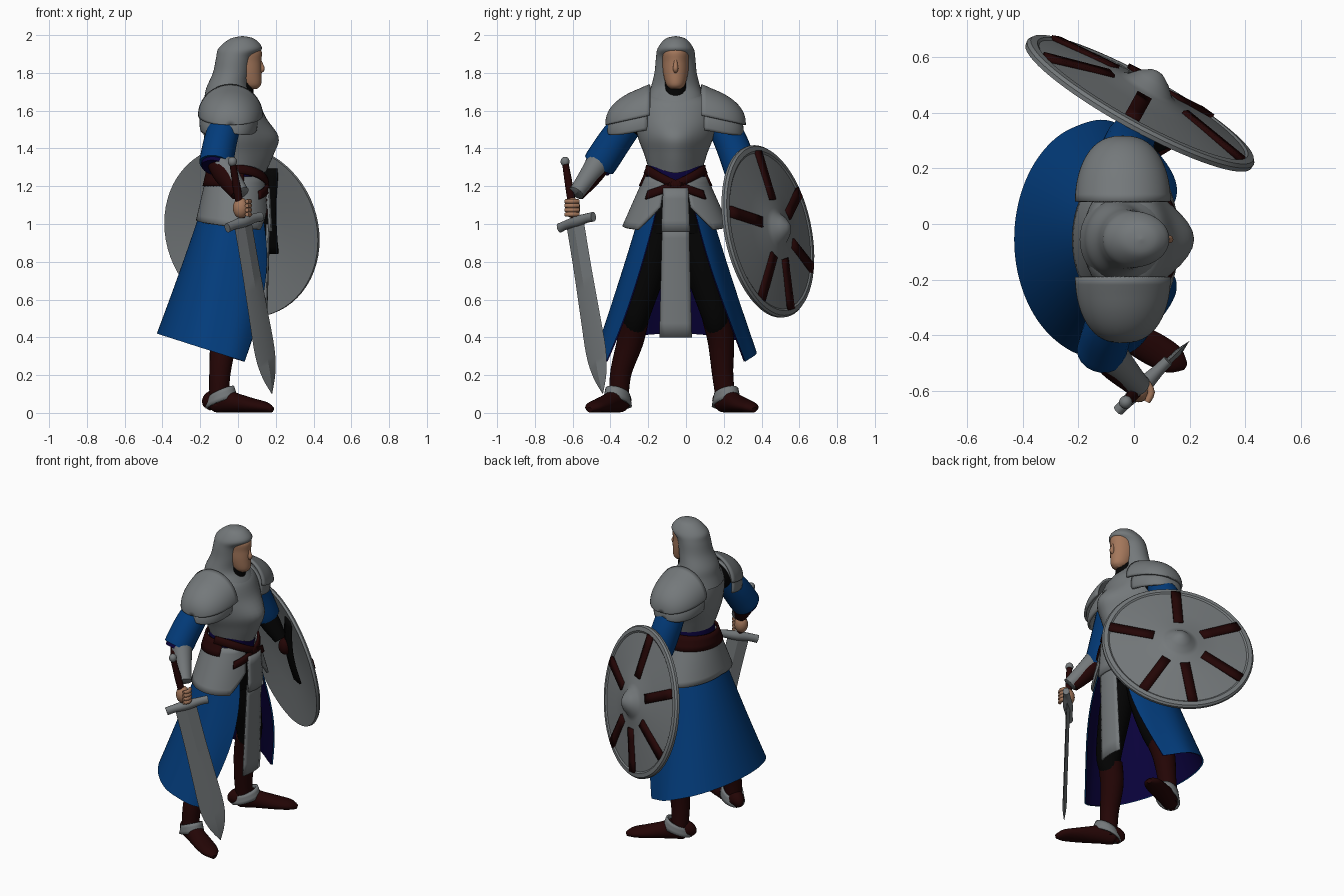
import bpy, bmesh, math
from mathutils import Vector, Matrix
from math import sin, cos, pi, radians

if "Cube" in bpy.data.objects:
    bpy.data.objects.remove(bpy.data.objects["Cube"])

Y0 = -0.055  # body centre line


def material(name, r, g, b):
    m = bpy.data.materials.new(name)
    m.diffuse_color = (r, g, b, 1)
    m.use_nodes = True
    m.node_tree.nodes["Principled BSDF"].inputs["Base Color"].default_value = m.diffuse_color
    return m


STEEL = material("steel grey", 0.175, 0.19, 0.197)
BLUE = material("cloth blue", 0.0008, 0.045, 0.2)
LINING = material("dark blue lining", 0.003, 0.0008, 0.045)
LEATHER = material("dark red leather", 0.017, 0.0015, 0.0015)
BLACK = material("black cloth", 0.001, 0.001, 0.001)
SKIN = material("skin", 0.37, 0.185, 0.105)


def surf(name, f, nu, nv, mat, thick=0, cap=False, angle=40):
    """Grid surface from f(u, v); coincident seams and poles are welded."""
    bm = bmesh.new()
    g = [[bm.verts.new(f(i / nu, j / nv)) for i in range(nu + 1)] for j in range(nv + 1)]
    for j in range(nv):
        for i in range(nu):
            bm.faces.new((g[j][i], g[j][i + 1], g[j + 1][i + 1], g[j + 1][i]))
    bmesh.ops.remove_doubles(bm, verts=bm.verts, dist=1e-5)
    if cap:
        bmesh.ops.holes_fill(bm, edges=[e for e in bm.edges if e.is_boundary], sides=0)
    bmesh.ops.recalc_face_normals(bm, faces=bm.faces)
    me = bpy.data.meshes.new(name)
    bm.to_mesh(me)
    bm.free()
    ob = bpy.data.objects.new(name, me)
    bpy.context.collection.objects.link(ob)
    me.materials.append(mat)
    bpy.ops.object.select_all(action='DESELECT')
    bpy.context.view_layer.objects.active = ob
    ob.select_set(True)
    bpy.ops.object.shade_smooth_by_angle(angle=radians(angle))
    if thick:
        s = ob.modifiers.new("thickness", 'SOLIDIFY')
        s.thickness = thick
        s.offset = 0
    return ob


def cat(rows, v):
    """Smooth curve through rows of numbers."""
    n = len(rows) - 1
    s = min(max(v, 0), 1) * n
    i = min(int(s), n - 1)
    t = s - i
    quad = zip(rows[max(i - 1, 0)], rows[i], rows[i + 1], rows[min(i + 2, n)])
    return [0.5 * (2 * b + (c - a) * t + (2 * a - 5 * b + 4 * c - d) * t * t
                   + (3 * b - a - 3 * c + d) * t ** 3) for a, b, c, d in quad]


def loft(name, rows, mat, n=40, steps=5):
    """Stacked ellipses: centre x, z, radius x, radius y, front keel, front drop."""
    def f(u, v):
        x, z, rx, ry, k, d = cat(rows, v)
        c, s = cos(2 * pi * u), sin(2 * pi * u)
        p = max(c, 0)
        return Vector((x + rx * c + k * p ** 5, Y0 + ry * s, z - d * p ** 4))
    return surf(name, f, n, steps * (len(rows) - 1), mat, cap=True)


def tube(name, rows, mat, n=20, steps=5, ref=(1, 0, 0.01), angle=50):
    """Path rows: x, y, z, half width along ref, half width across."""
    rows = [r if len(r) == 5 else (*r, r[3]) for r in rows]

    def f(u, v):
        p = cat(rows, v)
        t = (Vector(cat(rows, v + .02)[:3]) - Vector(cat(rows, v - .02)[:3])).normalized()
        a = Vector(ref)
        a = (a - t * a.dot(t)).normalized()
        b = t.cross(a)
        w = 2 * pi * u
        return Vector(p[:3]) + a * (max(p[3], 0) * cos(w)) + b * (max(p[4], 0) * sin(w))
    return surf(name, f, n, steps * (len(rows) - 1), mat, cap=True, angle=angle)


def ball(name, c, r, mat):
    def f(u, v):
        return Vector(c) + Vector((r[0] * cos(2 * pi * u) * sin(pi * v), r[1] * sin(2 * pi * u) * sin(pi * v),
                                   r[2] * cos(pi * v)))
    return surf(name, f, 20, 12, mat)


# head, nose, neck and hood
loft("head", [(.08, 1.715, .02, .025, 0, 0), (.06, 1.738, .062, .05, 0, 0), (.04, 1.80, .084, .066, 0, 0),
              (.03, 1.86, .093, .07, 0, 0), (.03, 1.92, .092, .07, 0, 0), (.03, 1.95, .03, .03, 0, 0)], SKIN)
tube("nose", [(.112, Y0, 1.88, .006), (.122, Y0, 1.845, .011), (.127, Y0, 1.82, .014), (.115, Y0, 1.803, .008)], SKIN)
tube("neck", [(.02, Y0, 1.78, .06), (.02, Y0, 1.6, .065)], BLACK)
loft("hood", [(.025, 1.995, .002, .002, 0, 0), (.022, 1.98, .065, .055, 0, 0), (.012, 1.93, .115, .095, 0, 0),
              (-.018, 1.88, .098, .104, 0, 0), (-.035, 1.80, .098, .112, 0, 0), (-.055, 1.72, .113, .132, 0, 0),
              (-.035, 1.66, .145, .152, 0, .02), (-.03, 1.60, .165, .168, 0, .05)], STEEL)

# torso armour and waist
loft("breastplate", [(-.03, 1.70, .07, .10, 0, 0), (-.03, 1.65, .135, .185, 0, 0), (-.025, 1.56, .16, .215, .015, 0),
                     (-.015, 1.46, .165, .20, .065, 0), (-.01, 1.38, .15, .17, .05, .01),
                     (-.005, 1.31, .13, .148, .02, .04)], STEEL)
loft("waist_cloth", [(-.005, 1.36, .12, .14, 0, 0), (-.005, 1.27, .135, .15, 0, 0), (-.01, 1.2, .13, .15, 0, 0)], LINING)
loft("trouser_seat", [(-.01, 1.2, .13, .15, 0, 0), (-.01, 1.08, .13, .16, 0, 0), (-.01, .95, .125, .17, 0, 0)], BLACK)


def hips(z, th, out=0):
    t = max((1.26 - z) / .26, -.15)
    return Vector((-.01 - .015 * t + (.15 + .045 * t + out) * cos(th), Y0 + (.155 + .115 * t + out) * sin(th), z))


def tasset(u, v):
    a = 20 + 320 * u
    d = min(a, 360 - a)
    low = 1.09 - .12 * (d - 20) / 25 if d < 45 else .97 + .05 * (d - 45) / 135
    return hips(1.25 + (low - 1.25) * v, radians(a))


surf("hip_armour", tasset, 64, 8, STEEL, .014)

# belts crossing at the front and the back band
for s in (1, -1):
    def belt(u, v):
        th = radians(95 - 140 * u)
        return hips(1.21 + .08 * sin(th) + .045 * (v - .5), s * th, .013)
    surf("crossed_belt", belt, 32, 2, LEATHER, .012)
surf("back_belt", lambda u, v: hips(1.20 + .09 * v, radians(75 + 210 * u), .008), 32, 3, LEATHER, .012)

# long front cloth in two layers
surf("front_cloth_upper", lambda u, v: Vector((.155 + .012 * v + .01 * sin(pi * u),
     Y0 + (u - .5) * (.13 + .02 * v), 1.19 - .23 * v)), 6, 4, STEEL, .012)
surf("front_cloth_lower", lambda u, v: Vector((.155 - .02 * v + .01 * sin(pi * u),
     Y0 + (u - .5) * (.14 + .03 * v), 1.0 - .6 * v)), 6, 8, STEEL, .012)


# split skirt with lining
def skirt(inset):
    def f(u, v):
        side = 2 * u - 1
        start = 32 + 28 * v
        th = pi - side * radians(180 - start)
        e = .93 * v + .07 * v * v
        cx, rx, ry = -.02 - .10 * e, .155 + .155 * e - inset, .165 + .26 * e - inset
        hem = .42 - .32 * (.31 + .31 * cos(th))
        z = 1.14 + (hem - 1.14) * v
        fold = 1 + .02 * v * sin(9 * th) * max(0, cos(th) + .5)
        x = cx + rx * cos(th) * fold + .08 * sin(pi * v) * max(0, cos(th))
        return Vector((x, Y0 + ry * sin(th) * fold, z))
    return f


surf("skirt", skirt(0), 72, 20, BLUE)
surf("skirt_lining", skirt(.008), 72, 20, LINING)

# legs, boots, ankle plates
for s, ay in ((-1, -.355), (1, .205)):
    ax = -.10
    tube("trouser_leg", [(-.02, Y0 + s * .09, 1.02, .10), (-.01, Y0 + s * .14, .78, .095),
                         (-.02, Y0 + s * .205, .54, .076), (-.05, Y0 + s * .22, .44, .06)], BLACK)
    tube("boot_shaft", [(-.04, Y0 + s * .215, .50, .074), (-.075, Y0 + s * .24, .38, .07),
                        (-.095, ay - s * .012, .22, .057), (ax, ay, .10, .052), (ax, ay, .04, .05)], LEATHER)
    d, w = Vector((.87, s * .48, 0)), Vector((-s * .48, .87, 0))
    sole = [(-.075, .015, .025), (-.05, .045, .055), (.02, .052, .065), (.10, .055, .052),
            (.20, .06, .038), (.28, .05, .028), (.325, .015, .014)]
    tube("boot_foot", [(ax + d.x * q, ay + d.y * q, h + .002, a, h) for q, a, h in sole], LEATHER, ref=w)
    surf("ankle_plate", lambda u, v: Vector((ax, ay, .082 + .03 * cos(2 * pi * u) + .06 * (v - .5)))
         + d * (.015 + (.085 - .022 * v) * cos(2 * pi * u)) + w * ((.066 - .008 * v) * sin(2 * pi * u)), 28, 3, STEEL, .012)

# shoulder plates: half domes opening towards the neck
for s in (-1, 1):
    def dome(c, rx, ry, rz, low=0):
        def f(u, v):
            a, b = -low + (pi + 2 * low) * u, pi / 2 * v
            k = max(cos(b), 0) ** .8
            lip = 1 + .06 * max(0, 1 - 6 * v)
            return Vector((c[0] + rx * cos(a) * k, Y0 + s * (c[1] + ry * sin(b)), c[2] + rz * sin(a) * k * lip
                           - .05 * sin(b)))
        return f
    surf("shoulder_plate", dome((-.04, .135, 1.575), .165, .23, .15), 32, 14, STEEL, .014)
    surf("shoulder_lower_plate", dome((-.05, .15, 1.535), .148, .205, .14, .25), 32, 14, STEEL, .012)
    ball("shoulder_padding", (-.05, Y0 + s * .2, 1.57), (.1, .09, .1), BLACK)

# arms
for name, sh, mid, el, wr, hd in (
        ("right", (-.05, -.28, 1.57), (-.09, -.37, 1.45), (-.115, -.45, 1.33), (0, -.575, 1.16), (.015, -.60, 1.085)),
        ("left", (-.05, .17, 1.57), (-.04, .24, 1.43), (-.015, .295, 1.28), (.10, .305, 1.13), (.13, .31, 1.09))):
    S, M, E, W, H = map(Vector, (sh, mid, el, wr, hd))
    right = name == "right"
    x = (E - M).normalized()
    tube(name + "_sleeve", [(*S, .08), (*M, .088), (*(E - x * .02), .09), (*(E + x * .02), .088)], BLUE)
    tube(name + "_cuff_lining", [(*E, .08), (*(E + x * .04), .072)], LINING)
    tube(name + "_forearm", [(*(E - x * .02), .062), (*E.lerp(W, .4), .06), (*W, .04)], LEATHER if right else BLACK)
    ball(name + "_hand", H, (.042, .04, .055), SKIN if right else LEATHER)
    if right:
        o = Vector((.018, -.006, .004))
        tube("right_bracer", [(*(E.lerp(W, .12) + o), .064), (*(E.lerp(W, .5) + o), .052),
                              (*(E.lerp(W, .95) + o), .042), (*(W + o), .044)], STEEL)
        for k in range(4):
            c = H + Vector((.012, -.004, .035 - .023 * k))
            tube("right_finger", [(*(c + Vector((.02, -.035, 0))), .011), (*(c + Vector((.035, 0, 0))), .013),
                                  (*(c + Vector((.02, .036, 0))), .011)], SKIN, n=8, steps=3, ref=(0, 0, 1))

# sword: pommel, grip, guard, blade
top, tip = Vector((-.03, -.64, 1.33)), Vector((.18, -.44, .10))
ax_ = (tip - top).normalized()
g = Vector((1, 1, 0))
g = (g - ax_ * g.dot(ax_)).normalized()
at = lambda s: top + (tip - top) * s
ball("sword_pommel", top, (.024, .024, .026), STEEL)
tube("sword_grip", [(*at(.01), .017), (*at(.13), .021), (*at(.26), .018)], LEATHER, n=12)
c = at(.258) + Vector((.008, .008, 0))
tube("sword_guard", [(*(c + g * q + ax_ * dz), hw, ht) for q, dz, hw, ht in
                     ((-.13, .004, .026, .02), (-.08, 0, .025, .022), (0, 0, .03, .03), (.08, 0, .025, .022),
                      (.13, .004, .026, .02))], STEEL, n=12, ref=ax_)
tube("sword_blade", [(*at(q), w, .012) for q, w in ((.265, .066), (.45, .066), (.65, .072), (.82, .075), (.92, .05))]
     + [(*tip, .001, .001)], STEEL, n=4, steps=4, ref=g, angle=20)

# round shield in its own frame
n = Vector((.475, .86, .185)).normalized()
e1 = Vector((0, 0, 1)).cross(n).normalized()
e2 = n.cross(e1)
C = Vector((.02, .43, .96))
loc = lambda a, b, h: C + e1 * a + e2 * b + n * h
prof = [(0, .138), (.025, .132), (.06, .108), (.09, .076), (.115, .066), (.25, .046), (.42, .018), (.43, .024), (.455, .02),
        (.464, .008), (.462, -.008), (.42, -.002), (.25, .026), (.10, .04), (0, .042)]
last = len(prof) - 1


def disc(u, v):
    r, h = prof[round(v * last)]
    return loc(r * cos(2 * pi * u), r * sin(2 * pi * u), h)


surf("shield", disc, 64, last, STEEL, angle=30)
for deg in (90, 29, -28, -80, -122, 166):
    a = radians(deg)
    def bar(u, v):
        r, w = .16 + .27 * v, (u - .5) * .058
        return loc(r * cos(a) - w * sin(a), r * sin(a) + w * cos(a), .061 - (r - .1) * .135 + .007)
    surf("shield_bar", bar, 1, 4, LEATHER, .02)


# upright strap on the inside of the shield
def strap(u, v):
    b = -.12 + .46 * v
    return loc(-(.155 + .09 * b) / .875 + (u - .5) * .08, b, .004 - .025 * sin(pi * v))


surf("shield_strap", strap, 1, 10, BLACK, .014)
